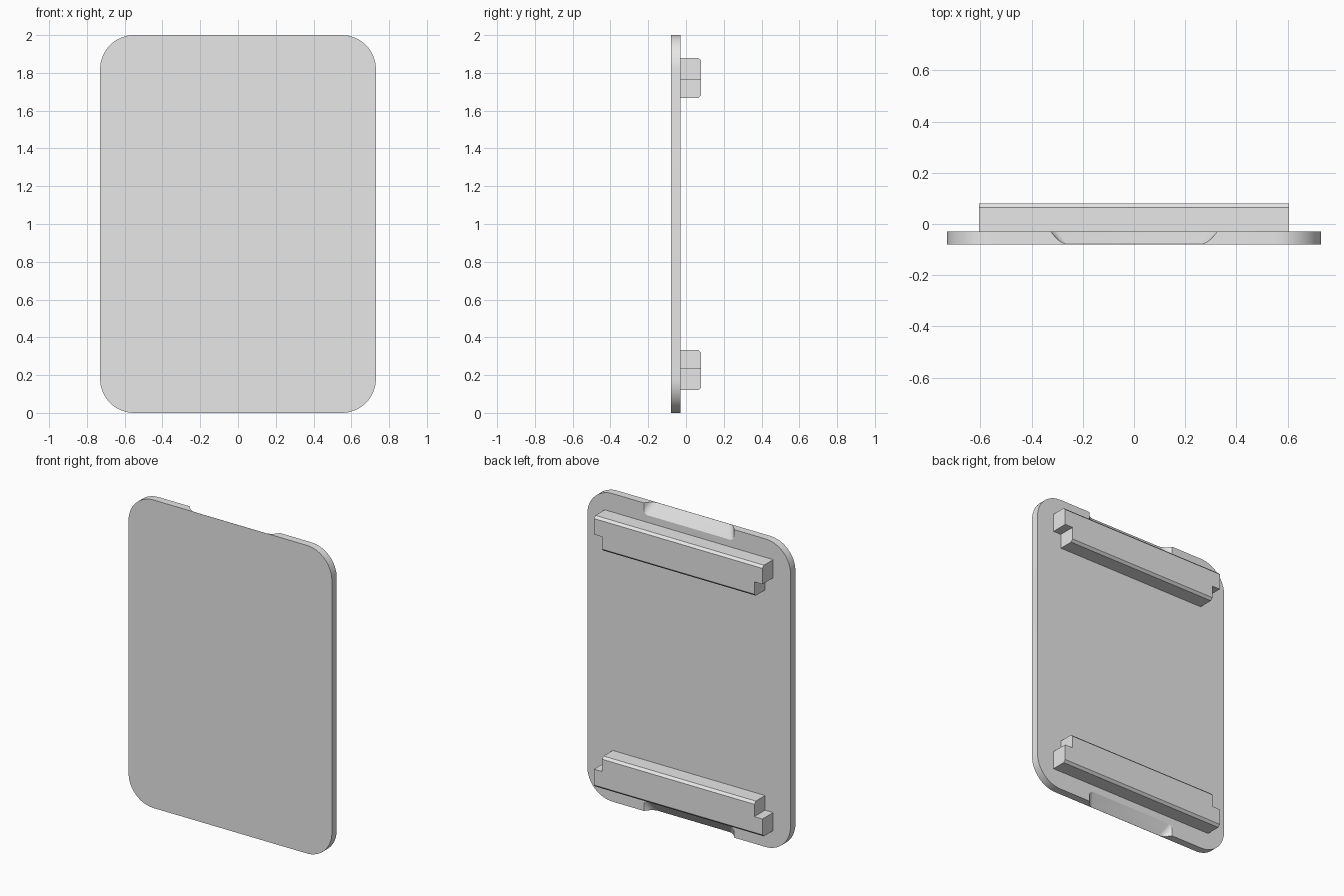
import bpy
import bmesh
import math
from mathutils import Vector

cube = bpy.data.objects.get("Cube")
if cube:
    bpy.data.objects.remove(cube, do_unlink=True)

# One plain grey for everything
grey = bpy.data.materials.new("light_grey")
grey.use_nodes = True
colour = (0.8, 0.8, 0.8, 1)
grey.diffuse_color = colour
grey.node_tree.nodes["Principled BSDF"].inputs["Base Color"].default_value = colour

BACK = -0.03    # back face of the plate
FRONT = -0.08   # front face of the plate


def add_object(name, bm):
    bmesh.ops.recalc_face_normals(bm, faces=bm.faces)
    mesh = bpy.data.meshes.new(name)
    bm.to_mesh(mesh)
    bm.free()
    mesh.materials.append(grey)
    obj = bpy.data.objects.new(name, mesh)
    bpy.context.collection.objects.link(obj)
    return obj


def extrude_outline(points, y0, y1):
    """Solid from an x-z outline, running from y0 to y1."""
    bm = bmesh.new()
    face = bm.faces.new([bm.verts.new((x, y0, z)) for x, z in points])
    new = bmesh.ops.extrude_face_region(bm, geom=[face])["geom"]
    verts = [g for g in new if isinstance(g, bmesh.types.BMVert)]
    bmesh.ops.translate(bm, verts=verts, vec=(0, y1 - y0, 0))
    return bm


def rounded_rect(half, top, radius, steps=16):
    corners = [(half, top, 0), (-half, top, 90), (-half, 0, 180), (half, 0, 270)]
    points = []
    for x, z, start in corners:
        cx = x - math.copysign(radius, x)
        cz = z - radius if z else radius
        for i in range(steps + 1):
            a = math.radians(start + 90 * i / steps)
            points.append((cx + radius * math.cos(a), cz + radius * math.sin(a)))
    return points


def finger_scoop(name, flip):
    """Tapered cutter: sloping floor, slanted ends, filleted corners."""
    bm = bmesh.new()
    rings = []
    for y in (FRONT - 0.01, BACK + 0.01):
        t = (y - FRONT - 0.001) / (BACK - FRONT)
        half, floor = 0.285 + 0.04 * t, 2 - 0.075 * t
        corners = [(-half, floor), (half, floor), (half, 2.1), (-half, 2.1)]
        rings.append([bm.verts.new((x, y, 2 - z if flip else z)) for x, z in corners])
    a, b = rings
    bm.faces.new(a)
    bm.faces.new(b)
    for i in range(4):
        j = (i + 1) % 4
        bm.faces.new((a[i], a[j], b[j], b[i]))
    edges = [bm.edges.get((a[i], b[i])) for i in (0, 1)]
    bmesh.ops.bevel(bm, geom=edges, offset=0.025, segments=5, profile=0.5, affect='EDGES')
    obj = add_object(name, bm)
    obj.hide_render = True
    return obj


# Cover plate with a finger scoop behind its top and bottom edges
plate = add_object("cover_plate", extrude_outline(rounded_rect(0.73, 2, 0.18), FRONT, BACK))
for name, flip in (("top_scoop_cutter", False), ("bottom_scoop_cutter", True)):
    cutter = finger_scoop(name, flip)
    mod = plate.modifiers.new(name, 'BOOLEAN')
    mod.operation = 'DIFFERENCE'
    mod.solver = 'EXACT'
    mod.object = cutter
    bpy.context.view_layer.objects.active = plate
    bpy.ops.object.modifier_apply(modifier=name)
    bpy.data.objects.remove(cutter, do_unlink=True)


# Stepped rails: wide half outward, narrow half inward, long back edges chamfered
def rail(name, flip):
    wide, narrow = 0.605, 0.547
    outer, step, inner = 1.88, 1.762, 1.667
    side = [(wide, outer), (wide, step), (narrow, step), (narrow, inner)]
    outline = side + [(-x, z) for x, z in reversed(side)]
    bm = extrude_outline([(x, 2 - z if flip else z) for x, z in outline], BACK, 0.08)
    long_edges = [e for e in bm.edges
                  if e.calc_length() > 1 and all(v.co.y > 0 for v in e.verts)]
    bmesh.ops.bevel(bm, geom=long_edges, offset=0.015, segments=1, affect='EDGES')
    return add_object(name, bm)


rail("top_rail", False)
rail("bottom_rail", True)

# Smooth the rounded corners, keep the edges sharp
bpy.ops.object.select_all(action='DESELECT')
plate.select_set(True)
bpy.context.view_layer.objects.active = plate
bpy.ops.object.shade_smooth_by_angle(angle=math.radians(25))
